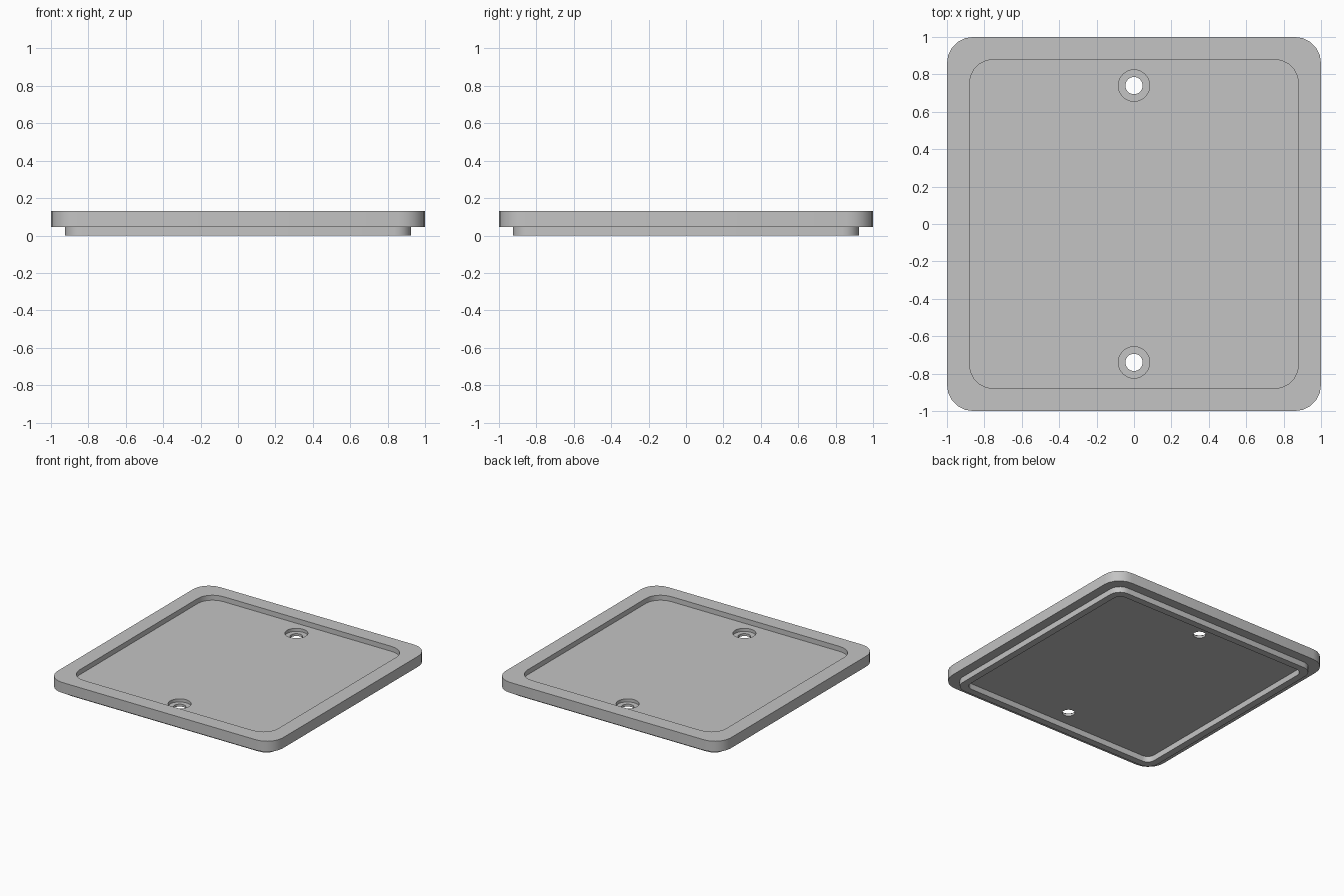
import bpy, bmesh
from math import pi, sin, cos, radians

cube = bpy.data.objects.get("Cube")
if cube:
    bpy.data.objects.remove(cube, do_unlink=True)

CORNER_STEPS = 5
HOLE_STEPS = 32
TOP, RECESS, SEAT, UNDER = 0.13, 0.09, 0.065, 0.046

grey = bpy.data.materials.new("plain grey")
grey.use_nodes = True
grey.diffuse_color = (0.55, 0.55, 0.55, 1)
grey.node_tree.nodes["Principled BSDF"].inputs["Base Color"].default_value = grey.diffuse_color

bm = bmesh.new()


def rounded_square(half, radius, z):
    verts = []
    for quarter, (sx, sy) in enumerate([(1, 1), (-1, 1), (-1, -1), (1, -1)]):
        for i in range(CORNER_STEPS + 1):
            a = (quarter + i / CORNER_STEPS) * pi / 2
            verts.append(bm.verts.new((sx * (half - radius) + radius * cos(a),
                                       sy * (half - radius) + radius * sin(a), z)))
    return verts


def circle(y, radius, z):
    angles = [2 * pi * i / HOLE_STEPS for i in range(HOLE_STEPS)]
    return [bm.verts.new((radius * cos(a), y + radius * sin(a), z)) for a in angles]


def pairs(loop):
    return list(zip(loop, loop[1:] + loop[:1]))


def skin(loops):
    """Join each loop to the next with a band of quads."""
    for lower, upper in zip(loops, loops[1:]):
        for (a, b), (c, d) in zip(pairs(lower), pairs(upper)):
            bm.faces.new((a, b, d, c))


def fill(loops):
    """Fill a flat sheet, leaving the inner loops open."""
    edges = [bm.edges.get(pair) for loop in loops for pair in pairs(loop)]
    bmesh.ops.triangle_fill(bm, use_beauty=True, use_dissolve=False,
                            edges=edges, normal=(0, 0, 1))


# Rim, outer wall and lower lip, from the recess floor round to the underside
shell = [rounded_square(*ring) for ring in (
    (0.88, 0.13, RECESS), (0.88, 0.13, TOP),
    (1.0, 0.14, TOP), (1.0, 0.14, UNDER),
    (0.925, 0.09, UNDER), (0.925, 0.09, 0),
    (0.87, 0.06, 0), (0.87, 0.06, UNDER))]
skin(shell)

# Two counterbored screw holes
holes = []
for y in (-0.74, 0.74):
    bore = [circle(y, r, z) for r, z in (
        (0.084, RECESS), (0.084, SEAT), (0.046, SEAT), (0.046, UNDER))]
    skin(bore)
    holes.append(bore)

# Recess floor and underside
fill([shell[0]] + [bore[0] for bore in holes])
fill([shell[-1]] + [bore[-1] for bore in holes])
bmesh.ops.recalc_face_normals(bm, faces=bm.faces)

mesh = bpy.data.meshes.new("cover_plate")
bm.to_mesh(mesh)
bm.free()
mesh.materials.append(grey)
plate = bpy.data.objects.new("cover_plate", mesh)
bpy.context.collection.objects.link(plate)

bpy.ops.object.select_all(action="DESELECT")
plate.select_set(True)
bpy.context.view_layer.objects.active = plate
bpy.ops.object.shade_smooth_by_angle(angle=radians(35))
